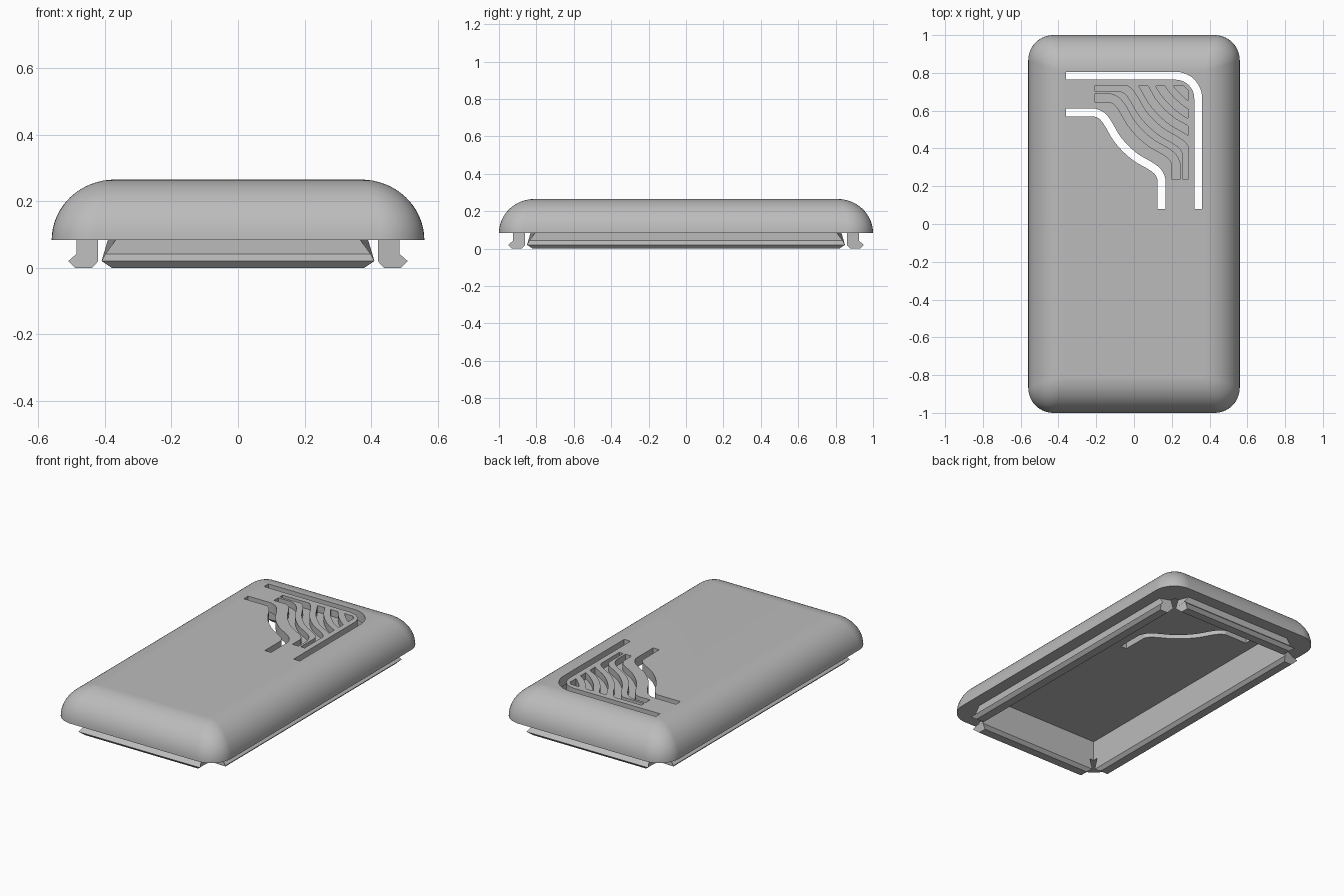
import bpy, bmesh, math
from mathutils import Vector

cube = bpy.data.objects.get("Cube")
if cube:
    bpy.data.objects.remove(cube, do_unlink=True)

HALF_X, HALF_Y = 0.56, 1.0          # outer footprint
RIM_Z, TOP_Z = 0.083, 0.265         # bottom rim and top face
WALL_X, WALL_Y, CEILING = 0.42, 0.86, 0.205
CORNER = Vector((0.34, 0.785))      # corner point of the angled slot

grey = bpy.data.materials.new("plain grey")
grey.use_nodes = True
grey.diffuse_color = (0.5, 0.5, 0.5, 1)
grey.node_tree.nodes["Principled BSDF"].inputs["Base Color"].default_value = (0.5, 0.5, 0.5, 1)


def make_object(name, bm):
    bmesh.ops.recalc_face_normals(bm, faces=bm.faces)
    mesh = bpy.data.meshes.new(name)
    bm.to_mesh(mesh)
    bm.free()
    mesh.materials.append(grey)
    obj = bpy.data.objects.new(name, mesh)
    bpy.context.collection.objects.link(obj)
    return obj


def rounded_rectangle(hx, hy, r, steps=10):
    points = []
    for q, (sx, sy) in enumerate(((1, 1), (-1, 1), (-1, -1), (1, -1))):
        for i in range(steps + 1):
            a = (q + i / steps) * math.pi / 2
            points.append((sx * (hx - r) + r * math.cos(a), sy * (hy - r) + r * math.sin(a)))
    return points


def domed_shell():
    """Rounded slab whose edge rolls over in a quarter circle."""
    bm = bmesh.new()
    radius, steps, rings = 0.19, 16, []
    for i in range(steps + 1):
        a = math.pi / 2 * i / steps
        inset = radius * (1 - math.cos(a))
        z = RIM_Z + (TOP_Z - RIM_Z) * math.sin(a)
        r = 0.125 * (1 - inset / radius) + 0.008
        rings.append([bm.verts.new((x, y, z))
                      for x, y in rounded_rectangle(HALF_X - inset, HALF_Y - inset, r)])
    n = len(rings[0])
    for low, high in zip(rings, rings[1:]):
        for i in range(n):
            j = (i + 1) % n
            bm.faces.new((low[i], low[j], high[j], high[i]))
    bm.faces.new(rings[-1])
    bm.faces.new(rings[0])
    return make_object("domed_shell", bm)


def ribbon_cutter(name, path, width, z0, z1, window=None):
    """Upright strip of constant width along a path, optionally trimmed to a window."""
    bm = bmesh.new()
    pairs = []
    for i, p in enumerate(path):
        d = (path[min(i + 1, len(path) - 1)] - path[max(i - 1, 0)]).normalized()
        side = Vector((-d.y, d.x)) * width / 2
        pairs.append([bm.verts.new((*(p + side * s), z0)) for s in (1, -1)])
    for a, b in zip(pairs, pairs[1:]):
        bm.faces.new((a[0], a[1], b[1], b[0]))
    if window:
        lo, hi = window
        for co, no in (((lo.x, 0, 0), (-1, 0, 0)), ((hi.x, 0, 0), (1, 0, 0)),
                       ((0, lo.y, 0), (0, -1, 0)), ((0, hi.y, 0), (0, 1, 0))):
            bmesh.ops.bisect_plane(bm, geom=bm.verts[:] + bm.edges[:] + bm.faces[:],
                                   plane_co=co, plane_no=no, clear_outer=True)
    made = bmesh.ops.extrude_face_region(bm, geom=bm.faces[:])["geom"]
    bmesh.ops.translate(bm, vec=(0, 0, z1 - z0),
                        verts=[v for v in made if isinstance(v, bmesh.types.BMVert)])
    return make_object(name, bm)


def smooth_path(points, steps=6):
    """Catmull-Rom curve through the points."""
    pts = [Vector(p) for p in points]
    pts = [pts[0] * 2 - pts[1]] + pts + [pts[-1] * 2 - pts[-2]]
    out = []
    for a, b, c, d in zip(pts, pts[1:], pts[2:], pts[3:]):
        for i in range(steps):
            t = i / steps
            out.append(0.5 * (2 * b + (c - a) * t + (2 * a - 5 * b + 4 * c - d) * t * t
                              + (3 * b - a - 3 * c + d) * t ** 3))
    return out + [pts[-2]]


# Cutters: inner cavity, two through slots and the wavy grooves
shell = domed_shell()
bm = bmesh.new()
bmesh.ops.create_cube(bm, size=2)
bmesh.ops.scale(bm, vec=(WALL_X, WALL_Y, CEILING / 2), verts=bm.verts)
bmesh.ops.translate(bm, vec=(0, 0, CEILING / 2), verts=bm.verts)
cutters = [make_object("cavity_cutter", bm)]

bend = 0.12
arc = [CORNER + Vector((math.cos(a) - 1, math.sin(a) - 1)) * bend
       for a in (math.pi / 2 * (1 - i / 12) for i in range(13))]
angled = [Vector((-0.36, CORNER.y))] + arc + [Vector((CORNER.x, 0.08))]
cutters.append(ribbon_cutter("angled_slot_cutter", angled, 0.042, 0.15, 0.3))

# Wave measured back from the slot corner, mirrored across the diagonal
half_wave = [(0.57, 0.195), (0.54, 0.197), (0.505, 0.217), (0.475, 0.257), (0.435, 0.326)]
wave = half_wave + [(0.385, 0.385)] + [(v, u) for u, v in reversed(half_wave)]
curve = smooth_path(wave)
ends = Vector((0.70, 0.195)), Vector((0.195, 0.705))
wave = [CORNER - p for p in [ends[0]] + curve + [ends[1]]]
cutters.append(ribbon_cutter("wavy_slot_cutter", wave, 0.042, 0.15, 0.3))

window = (CORNER - Vector((0.55, 0.55)), CORNER - Vector((0.055, 0.055)))
for k in range(5):
    shift = Vector((1, 1)) * (0.078 + 0.0567 * k)
    cutters.append(ribbon_cutter(f"groove_cutter_{k}", [p + shift for p in wave],
                                 0.042, 0.225, 0.3, window))

for cutter in cutters:
    mod = shell.modifiers.new(cutter.name, "BOOLEAN")
    mod.operation, mod.solver, mod.object = "DIFFERENCE", "EXACT", cutter
depsgraph = bpy.context.evaluated_depsgraph_get()
carved = bpy.data.meshes.new_from_object(shell.evaluated_get(depsgraph))
shell.modifiers.clear()
shell.data = carved
for cutter in cutters:
    bpy.data.objects.remove(cutter, do_unlink=True)
carved.shade_smooth()
carved.set_sharp_from_angle(angle=math.radians(30))
normals = shell.modifiers.new("even_normals", "WEIGHTED_NORMAL")
normals.keep_sharp = True


def snap_clip(name, wall, half, angle):
    """Hooked strip under the rim; ends flare outwards towards the hook."""
    # outward offset, height, change of half length
    profile = [(0, RIM_Z + 0.004, -0.02), (0, 0.02, 0), (0.018, 0, -0.03), (0.07, 0, -0.03),
               (0.09, 0.02, 0), (0.065, 0.042, -0.012), (0.065, RIM_Z + 0.004, -0.045)]
    bm = bmesh.new()
    c, s = math.cos(angle), math.sin(angle)
    loops = []
    for side in (-1, 1):
        loop = []
        for out, z, trim in profile:
            x, y = wall + out, side * (half + trim)
            loop.append(bm.verts.new((c * x - s * y, s * x + c * y, z)))
        loops.append(loop)
        bm.faces.new(loop)
    for i in range(len(profile)):
        j = (i + 1) % len(profile)
        bm.faces.new((loops[0][i], loops[0][j], loops[1][j], loops[1][i]))
    return make_object(name, bm)


# Snap clips on all four sides
for name, wall, half, quarter in (("left_clip", WALL_X, 0.85, 0), ("back_clip", WALL_Y, 0.41, 1),
                                  ("right_clip", WALL_X, 0.85, 2), ("front_clip", WALL_Y, 0.41, 3)):
    snap_clip(name, wall, half, quarter * math.pi / 2)
